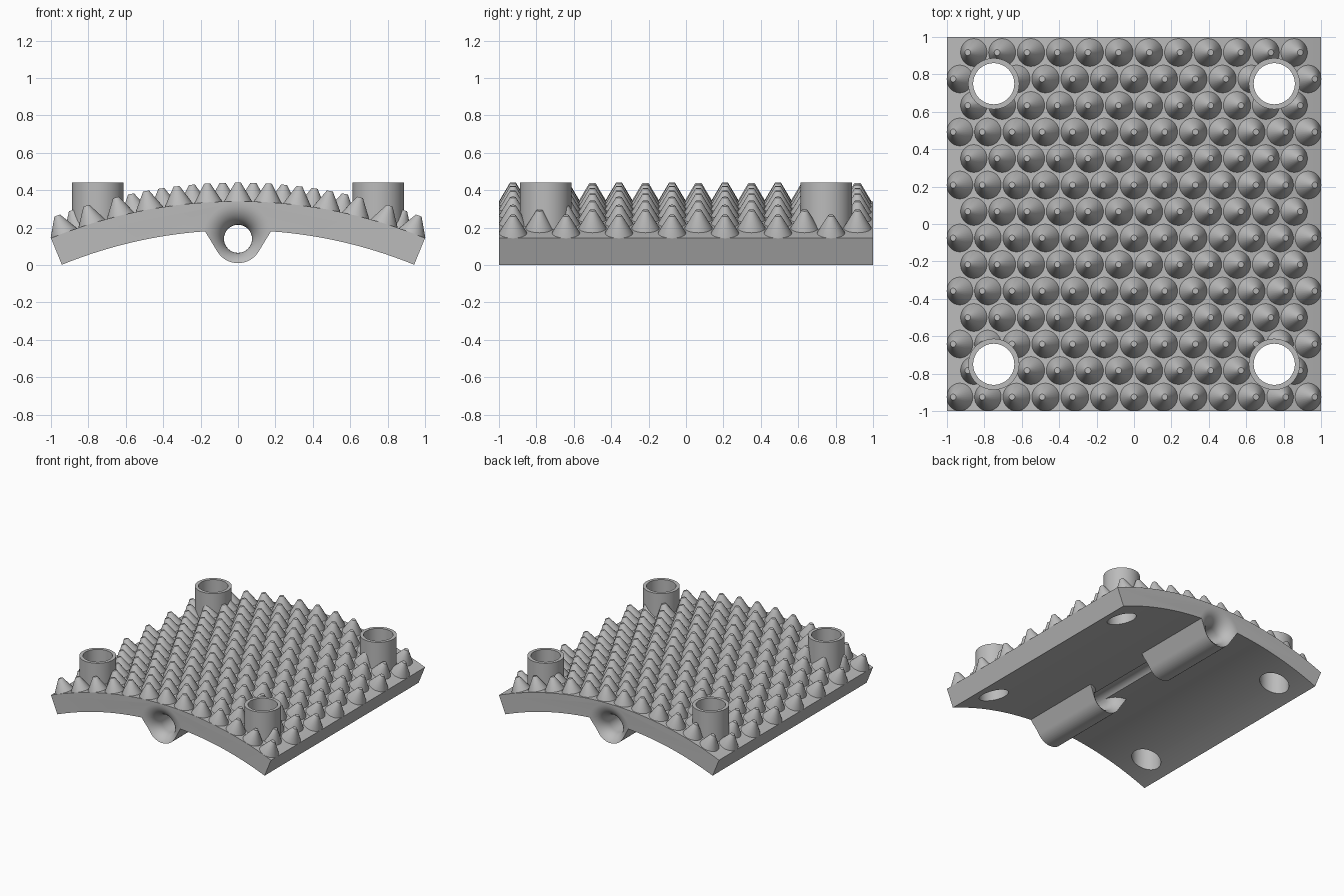
import bpy, bmesh
from math import sin, cos, pi, sqrt, asin, acos, atan2, hypot
from mathutils import Matrix, Vector

if "Cube" in bpy.data.objects:
    bpy.data.objects.remove(bpy.data.objects["Cube"], do_unlink=True)

GREY = (0.5, 0.5, 0.5, 1)
mat = bpy.data.materials.new("light grey")
mat.use_nodes = True
mat.diffuse_color = GREY
mat.node_tree.nodes["Principled BSDF"].inputs["Base Color"].default_value = GREY

R_OUT, R_IN = 2.644, 2.49       # plate arc radii
ARC_Z = -2.304                  # height of the arc centre
HALF = asin(1 / R_OUT)          # half the arc angle
BORE_Z, BORE_R, BARREL_R, FLARE = 0.14, 0.075, 0.13, 0.115
POST, POST_R, POST_HOLE = 0.75, 0.137, 0.11
ALONG_Y = Matrix.Translation((0, 0, BORE_Z)) @ Matrix.Rotation(-pi / 2, 4, 'X')


def finish(name, bm):
    bmesh.ops.recalc_face_normals(bm, faces=bm.faces)
    mesh = bpy.data.meshes.new(name)
    bm.to_mesh(mesh)
    bm.free()
    mesh.materials.append(mat)
    ob = bpy.data.objects.new(name, mesh)
    bpy.context.collection.objects.link(ob)
    return ob


def lathe(bm, profile, matrix, n, ring=False):
    """Turn (radius, height) points round z; ring closes the profile, otherwise ends are capped."""
    rows = [[bm.verts.new(matrix @ Vector((r * cos(2 * pi * i / n), r * sin(2 * pi * i / n), h)))
             for i in range(n)] for r, h in profile]
    pairs = list(zip(rows, rows[1:]))
    if ring:
        pairs.append((rows[-1], rows[0]))
    else:
        bm.faces.new(rows[0])
        bm.faces.new(rows[-1])
    for a, b in pairs:
        for i in range(n):
            j = (i + 1) % n
            bm.faces.new((a[i], a[j], b[j], b[i]))


def extrude_y(name, outline, y0, y1):
    """Prism with an (x, z) outline."""
    bm = bmesh.new()
    face = bm.faces.new([bm.verts.new((x, y0, z)) for x, z in outline])
    new = bmesh.ops.extrude_face_region(bm, geom=[face])["geom"]
    bmesh.ops.translate(bm, verts=[v for v in new if isinstance(v, bmesh.types.BMVert)],
                        vec=(0, y1 - y0, 0))
    return finish(name, bm)


def select(ob):
    bpy.ops.object.select_all(action='DESELECT')
    ob.select_set(True)
    bpy.context.view_layer.objects.active = ob


def cut(ob, cutter):
    mod = ob.modifiers.new("cut", 'BOOLEAN')
    mod.operation, mod.solver, mod.object = 'DIFFERENCE', 'EXACT', cutter
    select(ob)
    bpy.ops.object.modifier_apply(modifier=mod.name)
    bpy.data.objects.remove(cutter, do_unlink=True)


def post_positions():
    return [Matrix.Translation((sx * POST, sy * POST, 0)) for sx in (-1, 1) for sy in (-1, 1)]


def post_holes():
    bm = bmesh.new()
    for m in post_positions():
        lathe(bm, [(POST_HOLE, -0.1), (POST_HOLE, 0.6)], m, 48)
    return finish("post_hole_cutter", bm)


def flared_bore(y0, y1):
    """Cutter with a trumpet-shaped mouth at both ends."""
    mouth = []
    for i in range(11):
        a = pi / 2 * i / 10
        mouth.append((BORE_R + FLARE * (1 - sin(a)), FLARE * (1 - cos(a))))
    mouth.insert(0, (BORE_R + FLARE, -0.03))
    profile = [(r, y0 + d) for r, d in mouth] + [(r, y1 - d) for r, d in reversed(mouth)]
    bm = bmesh.new()
    lathe(bm, profile, ALONG_Y, 48)
    return finish("bore_cutter", bm)


# Curved base plate
STEPS = 64
angles = [HALF * (2 * i / STEPS - 1) for i in range(STEPS + 1)]
outline = [(R_OUT * sin(a), ARC_Z + R_OUT * cos(a)) for a in angles]
outline += [(R_IN * sin(a), ARC_Z + R_IN * cos(a)) for a in reversed(angles)]
plate = extrude_y("curved_plate", outline, -1, 1)
cut(plate, post_holes())
cut(plate, flared_bore(-1, 1))
parts = [plate]

# Two cable barrels under the plate: round below, tangent flanks above
root_x, root_z = 0.178, 0.183
reach = hypot(root_x, root_z - BORE_Z)
start = atan2(root_z - BORE_Z, root_x) - acos(BARREL_R / reach)
arc = [start + (-pi - 2 * start) * i / 32 for i in range(33)]
outline = [(root_x, 0.2), (root_x, root_z)]
outline += [(BARREL_R * cos(a), BORE_Z + BARREL_R * sin(a)) for a in arc]
outline += [(-root_x, root_z), (-root_x, 0.2)]
for name, y0, y1 in (("front_barrel", -1, -0.3), ("back_barrel", 0.3, 1)):
    barrel = extrude_y(name, outline, y0, y1)
    cut(barrel, flared_bore(y0, y1))
    parts.append(barrel)

# Staggered rows of blunt cones standing square to the curved surface
bm = bmesh.new()
for row in range(14):
    count = 12 + row % 2
    y = 0.917 - 0.1417 * row
    for k in range(count):
        tilt = Matrix.Rotation(0.06 * (k - (count - 1) / 2), 4, 'Y')
        place = Matrix.Translation((0, y, ARC_Z)) @ tilt @ Matrix.Translation((0, 0, R_OUT))
        lathe(bm, [(0.075, -0.004), (0.074, 0.002), (0.016, 0.1)], place, 28)
cones = finish("cone_studs", bm)
cut(cones, post_holes())
parts.append(cones)

# Four hollow corner posts
for i, m in enumerate(post_positions()):
    bm = bmesh.new()
    lathe(bm, [(POST_R, 0.14), (POST_R, 0.44), (POST_HOLE, 0.44), (POST_HOLE, 0.14)], m, 48, ring=True)
    parts.append(finish("corner_post_%d" % (i + 1), bm))

for ob in parts:
    select(ob)
    bpy.ops.object.shade_smooth_by_angle()
